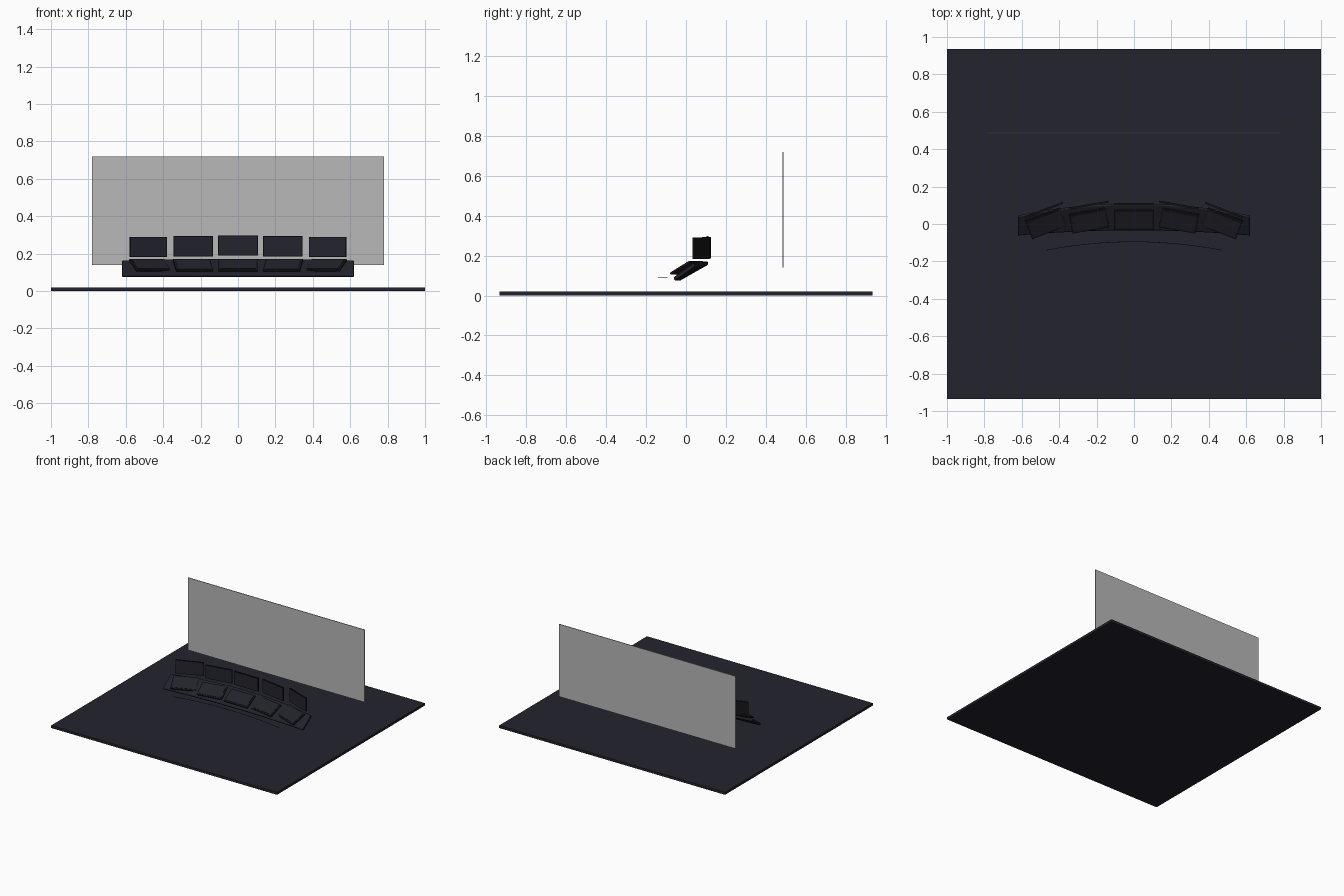
import bpy, bmesh, math
from mathutils import Matrix, Vector

if "Cube" in bpy.data.objects:
    bpy.data.objects.remove(bpy.data.objects["Cube"])


def material(name, rgb):
    m = bpy.data.materials.new(name)
    m.diffuse_color = (*rgb, 1.0)
    m.use_nodes = True
    m.node_tree.nodes["Principled BSDF"].inputs["Base Color"].default_value = m.diffuse_color
    return m


FLOOR = material("dark_navy", (0.017, 0.017, 0.027))
BODY = material("console_charcoal", (0.016, 0.016, 0.024))
PANEL = material("panel_black", (0.011, 0.011, 0.014))
FRAME = material("frame_black", (0.007, 0.007, 0.009))
GREY = material("screen_grey", (0.48, 0.48, 0.48))


def finish(name, bm, mat):
    bmesh.ops.recalc_face_normals(bm, faces=bm.faces)
    me = bpy.data.meshes.new(name)
    bm.to_mesh(me)
    bm.free()
    me.materials.append(mat)
    ob = bpy.data.objects.new(name, me)
    bpy.context.collection.objects.link(ob)
    return ob


def box(name, size, loc, mat, yaw=0.0, tilt=0.0, offset=(0, 0, 0)):
    """Box shifted by a local offset, tilted about x, turned about z, then placed."""
    bm = bmesh.new()
    place = (Matrix.Translation(loc) @ Matrix.Rotation(yaw, 4, 'Z')
             @ Matrix.Rotation(tilt, 4, 'X') @ Matrix.Translation(offset)
             @ Matrix.Diagonal((*size, 1)))
    bmesh.ops.create_cube(bm, size=1, matrix=place)
    return finish(name, bm, mat)


def sweep(name, sections, mat):
    """Closed solid through a row of matching cross-sections."""
    bm = bmesh.new()
    rings = [[bm.verts.new(p) for p in s] for s in sections]
    n = len(rings[0])
    for a, b in zip(rings, rings[1:]):
        for i in range(n):
            j = (i + 1) % n
            bm.faces.new((a[i], a[j], b[j], b[i]))
    bm.faces.new(rings[0])
    bm.faces.new(rings[-1])
    return finish(name, bm, mat)


# Floor slab and the big wall display
box("floor", (2.0, 1.87, 0.02), (0, 0, 0.01), FLOOR)
box("wall_display", (1.56, 0.005, 0.58), (0, 0.487, 0.43), GREY)

# Curved, sloping console desk
sections = []
for i in range(25):
    x = -0.62 + 1.24 * i / 24
    t = (x / 0.62) ** 2
    yf, yb = -0.035 - 0.027 * t, 0.11 - 0.065 * t
    zb = 0.172 - 0.009 * t
    sections.append([(x, yf + 0.006, 0.075), (x, yf, 0.085), (x, yf + 0.004, 0.094),
                     (x, yb - 0.008, zb), (x, yb, zb - 0.004), (x, yb, zb - 0.018)])
desk = sweep("console_desk", sections, BODY)
desk.modifiers.new("soft_edge", 'BEVEL').width = 0.002

# Thin curved rail in front of the desk
sections = []
for i in range(25):
    x = -0.47 + 0.94 * i / 24
    y = -0.095 - 0.045 * (x / 0.47) ** 2
    sections.append([(x, y - 0.0015, 0.0875), (x, y + 0.0015, 0.0875),
                     (x, y + 0.0015, 0.0895), (x, y - 0.0015, 0.0895)])
sweep("front_rail", sections, FRAME)

# Five stations: x, panel y and z, panel width, monitor y and z, turn in degrees
stations = [(0.0, 0.022, 0.138, 0.21, 0.108, 0.244, 0, "centre"),
            (0.24, 0.018, 0.137, 0.20, 0.102, 0.240, 10, "inner"),
            (0.47, 0.004, 0.139, 0.20, 0.076, 0.236, 21, "outer")]
for x, py, pz, pw, my, mz, deg, label in stations:
    for side in ((1,) if x == 0 else (-1, 1)):
        tag = label if x == 0 else label + ("_left" if side < 0 else "_right")
        yaw, tilt = -side * math.radians(deg), math.radians(30)
        # Sloping control panel with a raised touch surface
        at = (side * x, py, pz)
        box("control_panel_" + tag, (pw, 0.118, 0.009), at, PANEL, yaw, tilt)
        box("touch_surface_" + tag, (pw - 0.02, 0.098, 0.003), at, BODY, yaw, tilt,
            (0, 0, 0.0055))
        # Upright monitor with an inset-looking screen plate
        at = (side * (x + (0.01 if deg > 20 else 0)), my, mz)
        box("monitor_" + tag, (0.213, 0.009, 0.108), at, FRAME, yaw)
        box("monitor_screen_" + tag, (0.203, 0.002, 0.098), at, FLOOR, yaw, 0,
            (0, -0.0052, 0))
